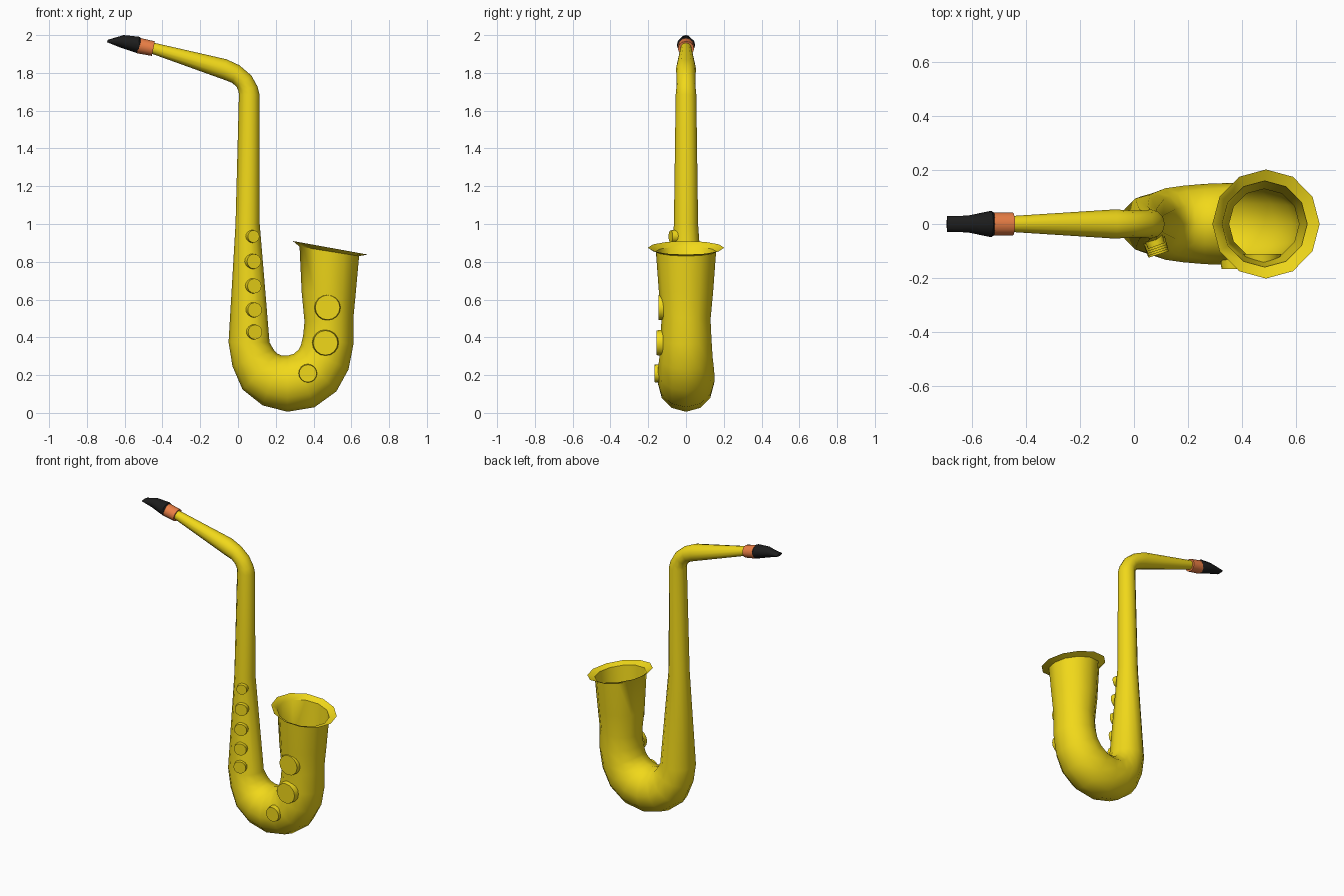
import bpy, bmesh, math
from mathutils import Vector, Matrix

if "Cube" in bpy.data.objects:
    bpy.data.objects.remove(bpy.data.objects["Cube"])


def material(name, rgb):
    m = bpy.data.materials.new(name)
    m.diffuse_color = (*rgb, 1)
    m.use_nodes = True
    m.node_tree.nodes["Principled BSDF"].inputs["Base Color"].default_value = m.diffuse_color
    return m


BRASS = material("brass", (0.88, 0.69, 0.01))
CORK = material("cork", (0.82, 0.21, 0.06))
BLACK = material("black", (0.012, 0.012, 0.012))


def finish(bm, name, mat, angle):
    bmesh.ops.recalc_face_normals(bm, faces=bm.faces[:])
    me = bpy.data.meshes.new(name)
    bm.to_mesh(me)
    bm.free()
    ob = bpy.data.objects.new(name, me)
    bpy.context.collection.objects.link(ob)
    me.materials.append(mat)
    bpy.ops.object.select_all(action='DESELECT')
    ob.select_set(True)
    bpy.context.view_layer.objects.active = ob
    bpy.ops.object.shade_smooth_by_angle(angle=math.radians(angle))
    return ob


def loft(name, rings, mat, angle=45, cap_end=True, n=12):
    """Each ring: outer x, z, inner x, z (silhouette points) and optional y radius."""
    bm = bmesh.new()
    loops = []
    for ring in rings:
        p = Vector((ring[0], 0, ring[1]))
        q = Vector((ring[2], 0, ring[3]))
        c, u = (p + q) / 2, (p - q) / 2
        ry = ring[4] if len(ring) > 4 else u.length
        loops.append([bm.verts.new(c + u * math.cos(t) + Vector((0, ry * math.sin(t), 0)))
                      for t in (2 * math.pi * i / n for i in range(n))])
    for a, b in zip(loops, loops[1:]):
        for i in range(n):
            j = (i + 1) % n
            bm.faces.new((a[i], a[j], b[j], b[i]))
    bm.faces.new(loops[0])
    if cap_end:
        bm.faces.new(loops[-1])
    return finish(bm, name, mat, angle)


# Neck and upper tube: top/right side first, underside/left side second
neck = [
    (-.447, 1.960, -.458, 1.902),
    (-.061, 1.872, -.077, 1.765),
    (.008, 1.840, -.032, 1.748),
    (.071, 1.786, -.008, 1.727),
    (.103, 1.728, .003, 1.703),
    (.114, 1.685, .005, 1.685),
    (.115, 1.000, -.013, 1.000),
]
# Bow and bell: inner side of the U first, outer side second
bow = [
    (.167, .373, -.050, .373),
    (.188, .336, -.029, .246),
    (.206, .315, .024, .124),
    (.228, .305, .130, .040),
    (.262, .303, .262, .006),
    (.296, .313, .405, .030),
    (.320, .334, .521, .114),
    (.333, .357, .585, .230),
    (.345, .410, .611, .363),
    (.352, .484, .611, .505),
    (.337, .640, .624, .640),
    (.326, .880, .641, .830),
    (.290, .910, .687, .838),
]
loft("body_tube_and_bell", neck + bow, BRASS, 50, cap_end=False)

# Cork sleeve on the neck
loft("neck_cork", [
    (-.518, 1.985, -.536, 1.904, .043),
    (-.440, 1.967, -.456, 1.890, .043),
], CORK)

# Mouthpiece, flattened to a blade at the tip
loft("mouthpiece", [
    (-.512, 1.980, -.530, 1.908, .044),
    (-.520, 1.991, -.536, 1.905, .049),
    (-.605, 2.000, -.625, 1.935, .031),
    (-.690, 1.975, -.693, 1.962, .029),
], BLACK)


def key(name, x, y, z, r, tilt, depth=.035):
    """Disc facing the front; y is the centre of its front face."""
    bm = bmesh.new()
    bmesh.ops.create_cone(bm, cap_ends=True, segments=16, radius1=r, radius2=r * .93, depth=depth)
    # local +z turns to face -y, then swings towards +x
    rot = Matrix.Rotation(tilt, 4, 'Z') @ Matrix.Rotation(math.pi / 2, 4, 'X')
    move = Matrix.Translation((x, y, z)) @ rot @ Matrix.Translation((0, 0, -depth / 2))
    bmesh.ops.transform(bm, matrix=move, verts=bm.verts[:])
    finish(bm, name, BRASS, 35)


# Small keys on the tapering tube, lying on its surface
for i, (z, r) in enumerate([(.934, .035), (.802, .042), (.672, .042), (.545, .042), (.428, .042)]):
    tube_r = .068 + (1 - z) * .064
    x = .083 + .002 * i
    tilt = math.asin((x - .054) / (tube_r + .014))
    key(f"small_key_{i + 1}", x, -(tube_r + .014) * math.cos(tilt), z, r, tilt)

# Large keys on the bow and bell
for i, (x, y, z, r) in enumerate([(.370, -.166, .209, .050),
                                  (.463, -.157, .371, .070),
                                  (.474, -.146, .558, .070)]):
    key(f"large_key_{i + 1}", x, y, z, r, 0)
